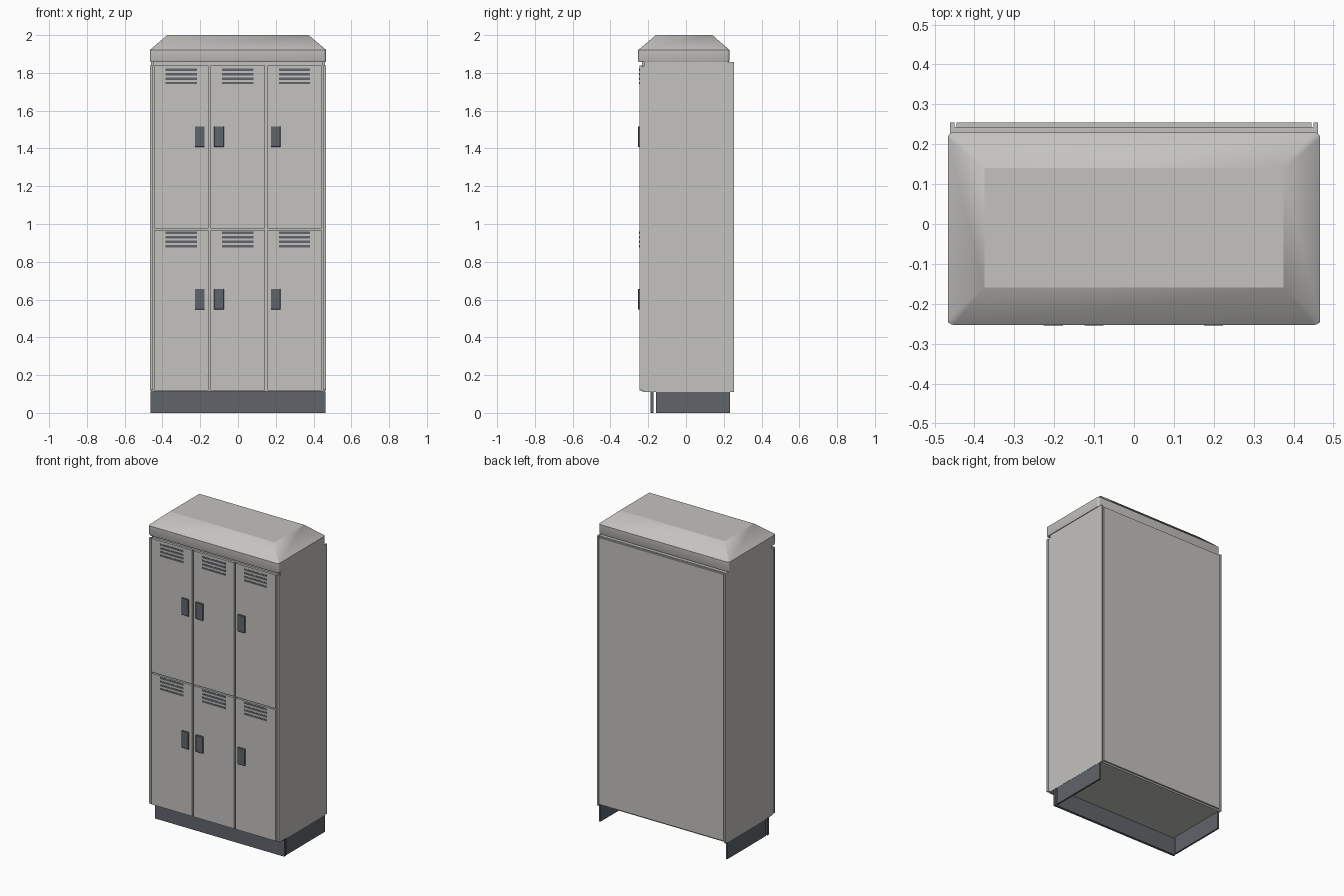
import bpy, bmesh, math

if "Cube" in bpy.data.objects:
    bpy.data.objects.remove(bpy.data.objects["Cube"])


def material(name, rgb):
    m = bpy.data.materials.new(name)
    m.diffuse_color = (*rgb, 1)
    m.use_nodes = True
    m.node_tree.nodes["Principled BSDF"].inputs["Base Color"].default_value = m.diffuse_color
    return m


GREY = material("light_grey_steel", (0.55, 0.54, 0.52))
DARK = material("dark_slate", (0.115, 0.13, 0.145))


def finish(name, bm, mat):
    bmesh.ops.recalc_face_normals(bm, faces=bm.faces)
    me = bpy.data.meshes.new(name)
    bm.to_mesh(me)
    bm.free()
    ob = bpy.data.objects.new(name, me)
    bpy.context.collection.objects.link(ob)
    me.materials.append(mat)
    return ob


def box(name, x, y, z, mat=GREY, bevel=0):
    """Box from (min, max) ranges along each axis."""
    bm = bmesh.new()
    bmesh.ops.create_cube(bm, size=1)
    for v in bm.verts:
        v.co = [(a + b) / 2 + c * (b - a) for (a, b), c in zip((x, y, z), v.co)]
    ob = finish(name, bm, mat)
    if bevel:
        mod = ob.modifiers.new("bevel", "BEVEL")
        mod.width, mod.segments = bevel, 1
    return ob


def ring(x, y0, y1, r, z, steps=5):
    """Rounded rectangle outline, counter-clockwise."""
    pts = []
    corners = ((x, y1, 1, 1), (-x, y1, -1, 1), (-x, y0, -1, -1), (x, y0, 1, -1))
    for i, (cx, cy, sx, sy) in enumerate(corners):
        for k in range(steps):
            a = math.pi / 2 * (i + k / (steps - 1))
            pts.append((cx - sx * r + r * math.cos(a), cy - sy * r + r * math.sin(a), z))
    return pts


# Carcass: core, recessed grooves beside the back panel, and side panels
box("carcass", (-0.451, 0.451), (-0.222, 0.243), (0.112, 1.855))
box("back_panel", (-0.445, 0.445), (0.243, 0.254), (0.122, 1.848))
for s, side in ((-1, "left"), (1, "right")):
    def span(a, b):
        return tuple(sorted((s * a, s * b)))
    box(f"side_panel_{side}", span(0.450, 0.461), (-0.222, 0.254), (0.11, 1.857))
    box(f"front_trim_{side}", span(0.451, 0.466), (-0.247, -0.235), (0.12, 1.84))
    box(f"trim_return_{side}", span(0.451, 0.463), (-0.236, -0.220), (0.115, 1.835))
    # Plinth side wall
    box(f"plinth_side_{side}", span(0.449, 0.460), (-0.16, 0.233), (0, 0.112), DARK)

# Frame behind the doors, top rail and plinth front
box("door_frame", (-0.451, 0.451), (-0.232, -0.221), (0.113, 1.857))
box("plinth_front", (-0.463, 0.463), (-0.188, -0.172), (0, 0.112), DARK)

# Doors with vent slots and handles
handle_x = (-0.2025, -0.1005, 0.1995)
for row, (z0, z1) in enumerate(((0.118, 0.967), (0.975, 1.84))):
    for col in range(3):
        cx = -0.3 + 0.3 * col - 0.001
        tag = f"{row + 1}_{col + 1}"
        box(f"door_{tag}", (cx - 0.144, cx + 0.144), (-0.247, -0.231), (z0, z1))
        for k in range(4):
            zc = z1 - 0.0235 - 0.0235 * k if row else z1 - 0.014 - 0.0235 * k
            box(f"vent_{tag}_{k + 1}", (cx - 0.083, cx + 0.083),
                (-0.2485, -0.246), (zc - 0.006, zc + 0.006), DARK)
        hz = (0.547, 0.657) if row == 0 else (1.407, 1.517)
        hx = handle_x[col]
        box(f"handle_{tag}", (hx - 0.026, hx + 0.026), (-0.254, -0.244), hz, DARK, 0.002)

# Sloped roof cap with rounded corners
bm = bmesh.new()
rings = [[bm.verts.new(p) for p in ring(*args)] for args in (
    (0.464, -0.250, 0.227, 0.013, 1.858),
    (0.467, -0.253, 0.230, 0.015, 1.865),
    (0.467, -0.253, 0.230, 0.015, 1.921),
    (0.375, -0.160, 0.140, 0.0005, 2.0))]
for lo, hi in zip(rings, rings[1:]):
    for i in range(len(lo)):
        j = (i + 1) % len(lo)
        bm.faces.new((lo[i], lo[j], hi[j], hi[i]))
bm.faces.new(rings[0][::-1])
bm.faces.new(rings[-1])
bmesh.ops.remove_doubles(bm, verts=bm.verts, dist=0.0015)
roof = finish("roof_cap", bm, GREY)
bpy.context.view_layer.objects.active = roof
roof.select_set(True)
bpy.ops.object.shade_smooth_by_angle(angle=math.radians(25))
